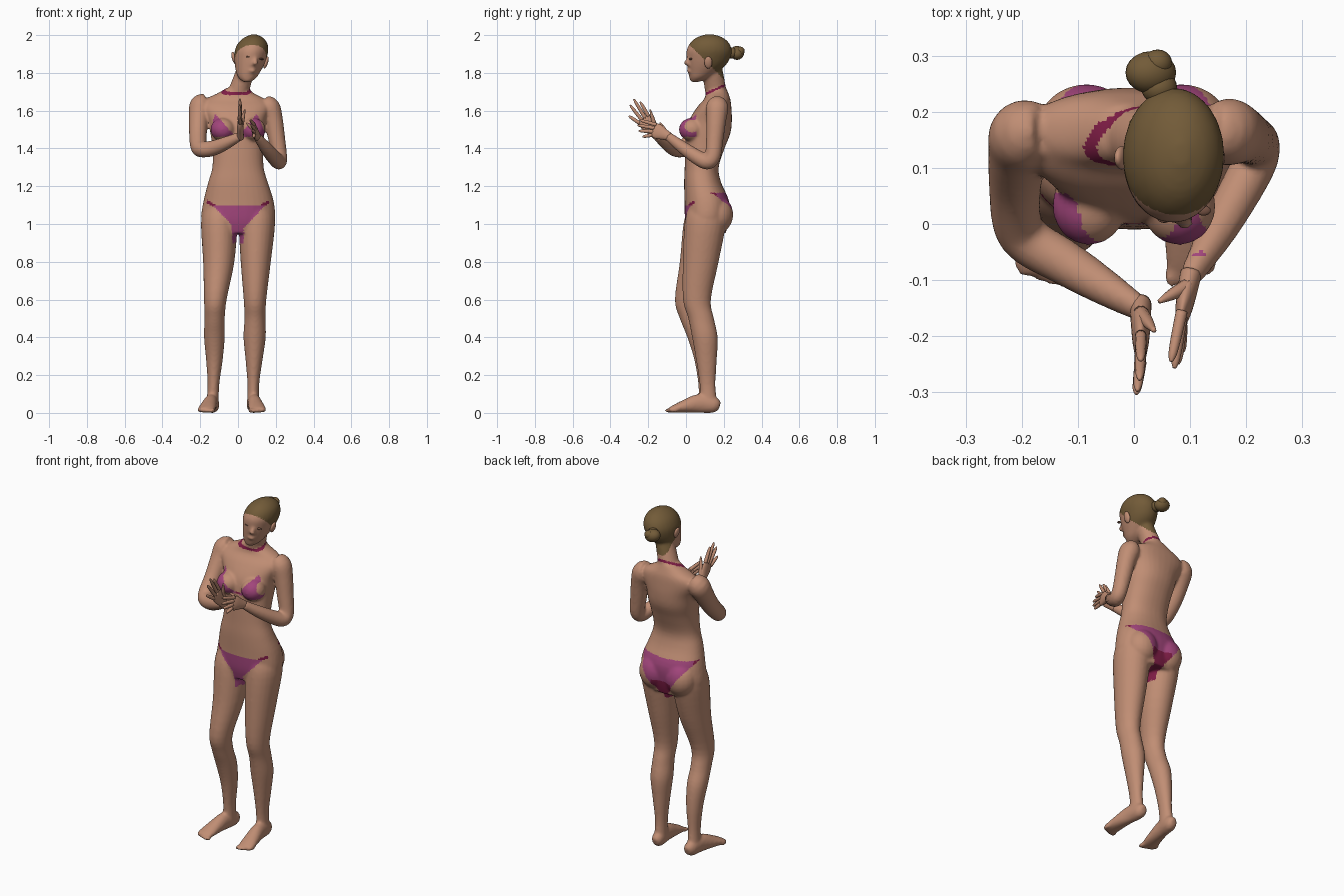
import bpy, bmesh, math
from mathutils import Vector, Matrix


def material(name, rgb):
    m = bpy.data.materials.new(name)
    m.diffuse_color = (*rgb, 1)
    return m


SKIN = material("skin", (0.53, 0.27, 0.175))
HAIR = material("hair", (0.17, 0.105, 0.04))
CLOTH = material("swimsuit_pink", (0.36, 0.06, 0.20))
TRIM = material("swimsuit_trim", (0.21, 0.012, 0.06))
EYE = material("eye_shade", (0.19, 0.09, 0.06))


def catmull(rows, n=4):
    """Smoothly resample rows of numbers."""
    out = []
    for i in range(len(rows) - 1):
        a, b, c, d = (rows[max(0, min(len(rows) - 1, i + k))] for k in (-1, 0, 1, 2))
        for s in range(n):
            t = s / n
            out.append([0.5 * (2 * q + (r - p) * t + (2 * p - 5 * q + 4 * r - w) * t * t
                               + (3 * q - p - 3 * r + w) * t ** 3)
                        for p, q, r, w in zip(a, b, c, d)])
    return out + [list(rows[-1])]


def loft(bm, rows, flat=False, seg=24, power=1.0):
    """Closed tube through rows (x, y, z, radius_u, radius_v); flat keeps rings level."""
    rows = catmull(rows)
    pts = [Vector(r[:3]) for r in rows]
    rings = []
    for i, r in enumerate(rows):
        t = Vector((0, 0, 1))
        if not flat:
            t = (pts[min(i + 1, len(pts) - 1)] - pts[max(i - 1, 0)]).normalized()
        u = Vector((1, 0, 0))
        u = (u - t * u.dot(t)).normalized()
        v = t.cross(u)
        ring = []
        for k in range(seg):
            c, s = math.cos(2 * math.pi * k / seg), math.sin(2 * math.pi * k / seg)
            c = math.copysign(abs(c) ** power, c)
            s = math.copysign(abs(s) ** power, s)
            ring.append(bm.verts.new(pts[i] + u * max(r[3], .002) * c + v * max(r[4], .002) * s))
        rings.append(ring)
    for a, b in zip(rings, rings[1:]):
        for k in range(seg):
            bm.faces.new((a[k], a[(k + 1) % seg], b[(k + 1) % seg], b[k]))
    bm.faces.new(rings[0][::-1])
    bm.faces.new(rings[-1])


def ball(bm, c, r, tilt=0):
    m = Matrix.Translation(c) @ Matrix.Rotation(tilt, 4, 'Y') @ Matrix.Diagonal((*r, 1))
    bmesh.ops.create_uvsphere(bm, u_segments=20, v_segments=12, radius=1, matrix=m)


def make(name, bm, mats):
    bmesh.ops.recalc_face_normals(bm, faces=bm.faces)
    me = bpy.data.meshes.new(name)
    bm.to_mesh(me)
    bm.free()
    for m in mats:
        me.materials.append(m)
    me.polygons.foreach_set("use_smooth", [True] * len(me.polygons))
    ob = bpy.data.objects.new(name, me)
    bpy.context.collection.objects.link(ob)
    return ob


body = bmesh.new()
# torso
loft(body, [(0, .11, .95, .15, .10), (0, .11, 1.02, .194, .115), (.003, .11, 1.12, .186, .118),
            (0, .088, 1.22, .158, .098), (0, .083, 1.30, .136, .09), (0, .10, 1.40, .135, .104),
            (-.003, .118, 1.48, .143, .117), (-.008, .13, 1.55, .155, .113), (-.015, .15, 1.62, .185, .09),
            (-.015, .165, 1.66, .16, .07), (-.012, .165, 1.69, .10, .06), (-.005, .163, 1.72, .055, .05)],
     flat=True, seg=32, power=.9)
# bust and seat
for s in (-1, 1):
    ball(body, (s * .08, .032, 1.50), (.066, .07, .062))
    ball(body, (s * .085, .165, 1.05), (.09, .085, .10))
# neck
loft(body, [(-.008, .165, 1.66, .062, .058), (.008, .155, 1.72, .056, .057),
            (.032, .143, 1.79, .052, .056), (.05, .13, 1.85, .05, .055)], flat=True)
# head, leaning to one side
loft(body, [(.048, .048, 1.752, .02, .022), (.05, .066, 1.772, .046, .048), (.053, .086, 1.80, .062, .074),
            (.06, .108, 1.84, .077, .102), (.066, .119, 1.88, .086, .116), (.072, .123, 1.92, .089, .12),
            (.078, .125, 1.96, .076, .102), (.082, .125, 1.988, .048, .068), (.084, .125, 2.004, .012, .02)],
     flat=True)
# nose and lips
loft(body, [(.092, .016, 1.885, .008, .008), (.092, .006, 1.865, .011, .012),
            (.09, .004, 1.846, .016, .013), (.088, .02, 1.836, .012, .006)], flat=True)
ball(body, (.07, .016, 1.812), (.024, .012, .011), .2)
# legs, the first with a bent knee
loft(body, [(-.098, .11, 1.08, .085, .10), (-.1, .098, 1.0, .096, .112), (-.102, .062, .8, .083, .095),
            (-.12, .014, .6, .06, .073), (-.124, .032, .5, .054, .065), (-.125, .07, .4, .055, .063),
            (-.125, .096, .28, .044, .052), (-.13, .107, .15, .031, .042), (-.135, .113, .05, .033, .045)],
     flat=True)
loft(body, [(.098, .11, 1.08, .085, .10), (.1, .102, 1.0, .096, .11), (.094, .078, .8, .08, .095),
            (.09, .058, .6, .06, .074), (.09, .08, .5, .056, .068), (.088, .1, .4, .059, .068),
            (.085, .108, .28, .045, .055), (.081, .114, .15, .031, .042), (.08, .12, .05, .033, .045)],
     flat=True)
# feet with toes
for hx, tx in ((-.132, -.168), (.08, .103)):
    d = tx - hx
    loft(body, [(hx, .178, .035, .018, .022), (hx, .15, .042, .034, .042), (hx + .3 * d, .07, .05, .036, .05),
                (hx + .7 * d, -.01, .034, .043, .034), (tx, -.07, .019, .046, .019), (tx, -.088, .015, .036, .013)])
    s = 1 if tx > 0 else -1
    for k in range(5):
        ball(body, (tx + s * (k - 2) * .019, -.092 + .002 * k * k, .012),
             (.012 - .001 * k, .022, .012 - .001 * k))
# arms
loft(body, [(-.165, .165, 1.64, .05, .05), (-.195, .16, 1.625, .062, .062), (-.206, .13, 1.57, .054, .056),
            (-.212, .07, 1.48, .047, .05), (-.208, .0, 1.41, .044, .046), (-.185, -.033, 1.395, .043, .043),
            (-.13, -.065, 1.402, .041, .041), (-.06, -.108, 1.43, .034, .034), (.012, -.152, 1.466, .021, .025)])
loft(body, [(.14, .168, 1.63, .05, .05), (.167, .165, 1.615, .057, .06), (.188, .16, 1.55, .05, .053),
            (.205, .152, 1.45, .045, .046), (.22, .142, 1.36, .04, .042), (.217, .115, 1.33, .04, .042),
            (.195, .07, 1.347, .039, .04), (.15, -.01, 1.40, .034, .034), (.1, -.095, 1.465, .02, .024)])

# fuse the parts into one smooth skin
ob = make("body", body, [SKIN, HAIR, CLOTH, TRIM])
rm = ob.modifiers.new("Fuse", 'REMESH')
rm.mode = 'VOXEL'
rm.voxel_size = .0075
rm.use_smooth_shade = True
sm = ob.modifiers.new("Smooth", 'SMOOTH')
sm.factor = .5
sm.iterations = 7
fused = bpy.data.meshes.new_from_object(ob.evaluated_get(bpy.context.evaluated_depsgraph_get()))
ob.modifiers.clear()
ob.data = fused
fused.name = "body"
fused.materials.clear()
for m in (SKIN, HAIR, CLOTH, TRIM):
    fused.materials.append(m)


def region(p):
    x, y, z = p
    # hair cap
    if z > 1.765 and z + y > 1.967:
        return 1
    # halter strap round the neck
    if abs(x + .005) < .12 and .08 < y and abs(z - 1.692 - .45 * (y - .11)) < .007:
        return 3
    # triangle cups and centre string
    if -.058 < y < .055 and 1.462 < z < 1.58 and abs(x) < .16:
        f = (1.58 - z) / .118
        for base, tip in ((-.087, -.122), (.078, .1)):
            if abs(x - (tip + (base - tip) * f)) < .004 + .07 * f:
                return 2
        if abs(x) < .04 and z < 1.474:
            return 3
    # swimsuit bottom: front panel, back panel, ties
    if .9 < z < 1.18 and abs(x) < .2:
        if y < .09 and z < 1.098 and abs(x - .005) < .012 + .95 * (z - .965):
            return 2
        if y < .06 and .12 < abs(x) < .165 and abs(z - 1.095 - .5 * (abs(x) - .12)) < .009:
            return 3
        if y > .115 and z < 1.165 and abs(x) < .042 + .7 * (z - .975) and z > .96:
            return 3 if (z < 1.03 and abs(x) < .065) or abs(x) > .158 else 2
        if z < .99 and abs(x) < .03:
            return 3 if y > .09 else 2
    return 0


for f in fused.polygons:
    f.material_index = region(f.center)
    f.use_smooth = True

# hands: wrist, palm centre line, knuckle spread direction, finger tips, thumb tip
HANDS = {
    "raised_hand": ((.012, -.15, 1.465), (.012, -.222, 1.552), (0, -.8, -.6),
                    [(.012, -.243, 1.648), (.01, -.277, 1.662), (.006, -.297, 1.63), (.004, -.303, 1.572)],
                    (.036, -.19, 1.605)),
    "lower_hand": ((.1, -.095, 1.465), (.085, -.168, 1.498), (0, -.4, -.9),
                   [(.066, -.245, 1.55), (.072, -.257, 1.523), (.078, -.25, 1.493), (.085, -.23, 1.462)],
                   (.045, -.138, 1.535)),
}
for name, (w, kn, sp, tips, thumb) in HANDS.items():
    w, kn, sp = Vector(w), Vector(kn), Vector(sp)
    bm = bmesh.new()
    loft(bm, [(*w.lerp(kn, -.1), .019, .023), (*w.lerp(kn, .3), .018, .03),
              (*w.lerp(kn, .75), .015, .04), (*w.lerp(kn, 1.05), .01, .036)])
    for k, tip in enumerate(tips):
        root = kn + sp * (k - 1.5) * .02
        tip = Vector(tip)
        loft(bm, [(*root, .0105, .0105), (*root.lerp(tip, .5), .0095, .0095),
                  (*root.lerp(tip, .85), .0075, .0075), (*tip, .003, .003)], seg=10)
    root = w.lerp(kn, .3) - sp * .016
    loft(bm, [(*root, .014, .014), (*root.lerp(Vector(thumb), .55), .0105, .0105),
              (*thumb, .004, .004)], seg=10)
    make(name, bm, [SKIN])

# ears
for name, c, t in (("ear_outer", (-.022, .118, 1.88), -.25), ("ear_inner", (.148, .118, 1.855), .3)):
    bm = bmesh.new()
    ball(bm, c, (.011, .021, .033), t)
    make(name, bm, [SKIN])

# eyes
for name, c in (("eye_a", (.054, .011, 1.884)), ("eye_b", (.124, .024, 1.874))):
    bm = bmesh.new()
    ball(bm, c, (.013, .009, .005), .15)
    make(name, bm, [EYE])

# hair bun with a wrapped coil
bm = bmesh.new()
ball(bm, (.03, .27, 1.906), (.046, .038, .036), .3)
ball(bm, (.045, .243, 1.905), (.032, .03, .03))
ball(bm, (.042, .287, 1.915), (.026, .024, .024))
make("hair_bun", bm, [HAIR])
